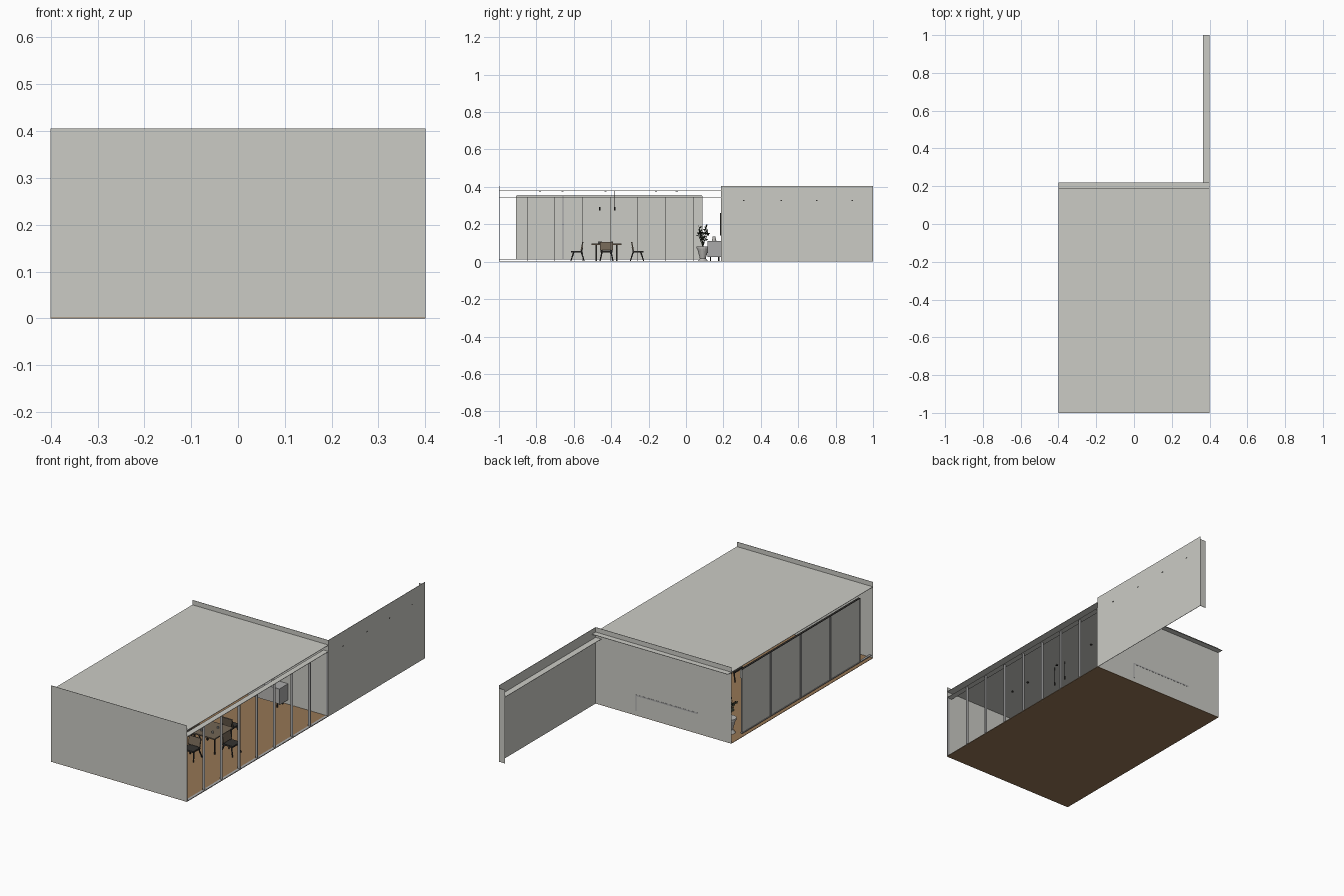
import bpy, bmesh, math, random
from mathutils import Vector, Matrix

cube = bpy.data.objects.get("Cube")
if cube:
    bpy.data.objects.remove(cube)
random.seed(4)


def material(name, r, g, b):
    m = bpy.data.materials.new(name)
    m.use_nodes = True
    m.diffuse_color = (r, g, b, 1)
    m.node_tree.nodes["Principled BSDF"].inputs["Base Color"].default_value = (r, g, b, 1)
    return m


wall = material("warm_grey_plaster", 0.60, 0.60, 0.56)
wood = material("oak_floor", 0.30, 0.18, 0.09)
metal = material("grey_metal", 0.40, 0.40, 0.40)
dark = material("dark_frame", 0.035, 0.033, 0.03)
fabric = material("brown_fabric", 0.17, 0.13, 0.09)
leaf = material("dark_leaf", 0.03, 0.04, 0.025)
stone = material("pale_stone", 0.48, 0.47, 0.45)


def finish(name, bm, mat, matrix=None):
    me = bpy.data.meshes.new(name)
    bmesh.ops.recalc_face_normals(bm, faces=bm.faces)
    bm.to_mesh(me)
    bm.free()
    me.materials.append(mat)
    ob = bpy.data.objects.new(name, me)
    if matrix:
        ob.matrix_world = matrix
    bpy.context.collection.objects.link(ob)
    return ob


def add_box(bm, x, y, z):
    """Box from three (low, high) ranges."""
    size = [r[1] - r[0] for r in (x, y, z)]
    mid = [(r[0] + r[1]) / 2 for r in (x, y, z)]
    m = Matrix.Translation(mid) @ Matrix.Diagonal((*size, 1))
    bmesh.ops.create_cube(bm, size=1, matrix=m)


def add_rod(bm, a, b, r, r2=None, sides=8):
    a, b = Vector(a), Vector(b)
    d = b - a
    m = Matrix.Translation((a + b) / 2) @ d.to_track_quat("Z", "Y").to_matrix().to_4x4()
    bmesh.ops.create_cone(bm, cap_ends=True, segments=sides, radius1=r,
                          radius2=r if r2 is None else r2, depth=d.length, matrix=m)


def box(name, mat, x, y, z):
    bm = bmesh.new()
    add_box(bm, x, y, z)
    return finish(name, bm, mat)


T = 0.002  # sheet thickness
W, BACK, TOP, ROOF = 0.4, 0.19, 0.405, 0.38

# Shell of the room
box("floor", wood, (-W, W), (-1, BACK), (0, T))
box("roof", wall, (-W, W), (-1, BACK + 0.03), (ROOF - T, ROOF))
box("front_wall", wall, (-W, W), (-1, -1 + T), (0, TOP))
box("back_wall", wall, (-W, W), (BACK - T, BACK), (0, TOP))
box("garden_wall", wall, (W - T, W), (BACK, 1), (0, TOP))
box("garden_wall_ledge", wall, (W - 0.035, W), (BACK, 1), (0.35, 0.352))
box("garden_wall_end", wall, (W - 0.035, W), (1 - T, 1), (0, 0.39))

# Open window side: thin fins and a transom
bm = bmesh.new()
for k in range(9):
    y = -0.998 + k * 0.148
    add_box(bm, (W - 0.014, W), (y, y + T), (0, 0.345))
finish("window_mullions", bm, metal)
box("window_transom", wall, (W - 0.03, W), (-1, BACK), (0.344, 0.346))
box("window_sill", metal, (W - 0.014, W), (-1, BACK), (T, 0.004))

# Four sliding panels on the other side, with blind boxes
panels, frames, blinds = bmesh.new(), bmesh.new(), bmesh.new()
for (y0, y1), drop in zip(((-0.905, -0.663), (-0.653, -0.412), (-0.405, -0.161), (-0.155, 0.085)),
                          (0.325, 0.32, 0.32, 0.303)):
    add_box(panels, (-0.388, -0.385), (y0 - 0.003, y1 + 0.003), (0.014, 0.35))
    for y in (y0, y1):
        add_box(frames, (-0.391, -0.388), (y - 0.002, y + 0.002), (0.014, 0.35))
    add_box(blinds, (-0.385, -0.378), (y0, y1), (drop, 0.35))
finish("side_panels", panels, wall)
finish("panel_frames", frames, metal)
finish("blinds", blinds, wall)
box("panel_bottom_rail", metal, (-0.391, -0.38), (-1, 0.085), (0.011, 0.015))
box("panel_top_rail", dark, (-0.391, -0.38), (-0.905, 0.085), (0.35, 0.353))

# Small fixtures along the garden wall and under the ceiling
bm = bmesh.new()
for y in (0.31, 0.51, 0.70, 0.89):
    add_box(bm, (W - 0.005, W + 0.001), (y - 0.004, y + 0.004), (0.325, 0.329))
finish("wall_fixtures", bm, dark)
bm = bmesh.new()
for x in (-0.2, 0.15):
    for y in (-0.78, -0.66, -0.43, -0.16, -0.05):
        add_rod(bm, (x, y, 0.374), (x, y, 0.379), 0.006)
finish("ceiling_spots", bm, dark)

# Dining table
TX, TY = 0.14, -0.425
box("table_top", fabric, (TX - 0.075, TX + 0.075), (TY - 0.08, TY + 0.08), (0.09, 0.096))
bm = bmesh.new()
for sx in (-1, 1):
    for sy in (-1, 1):
        x, y = TX + sx * 0.06, TY + sy * 0.055
        add_box(bm, (x - 0.003, x + 0.003), (y - 0.003, y + 0.003), (T, 0.09))
finish("table_legs", bm, dark)
bm = bmesh.new()
for y in (-0.46, -0.38):
    add_rod(bm, (TX, y, 0.29), (TX, y, ROOF), 0.001, sides=6)
    add_rod(bm, (TX, y, 0.275), (TX, y, 0.292), 0.004, sides=8)
finish("pendant_lamps", bm, dark)
bm = bmesh.new()
for dx, dy in ((-0.03, -0.04), (0.02, 0.03), (0.03, -0.03)):
    add_rod(bm, (TX + dx, TY + dy, 0.096), (TX + dx, TY + dy, 0.107), 0.005)
finish("table_cups", bm, stone)


def chair(name, x, y, angle):
    """Chair with its backrest on local -y."""
    m = Matrix.Translation((x, y, 0)) @ Matrix.Rotation(angle, 4, "Z")
    legs = bmesh.new()
    for sx in (-1, 1):
        for sy in (-1, 1):
            add_rod(legs, (sx * 0.035, sy * 0.036, T), (sx * 0.024, sy * 0.02, 0.052), 0.003, 0.004)
        add_rod(legs, (sx * 0.024, -0.018, 0.05), (sx * 0.03, -0.026, 0.08), 0.003)
    finish(name + "_legs", legs, dark, m)
    seat = bmesh.new()
    add_box(seat, (-0.033, 0.033), (-0.025, 0.035), (0.05, 0.058))
    finish(name + "_seat", seat, dark, m)
    back = bmesh.new()
    add_box(back, (-0.034, 0.034), (-0.003, 0.003), (-0.022, 0.022))
    tilt = Matrix.Translation((0, -0.024, 0.083)) @ Matrix.Rotation(0.2, 4, "X")
    finish(name + "_back", back, fabric, m @ tilt)


chair("near_chair", 0.135, -0.58, math.pi)
chair("far_chair", 0.135, -0.262, 0)
chair("window_chair", 0.255, TY, -math.pi / 2)
chair("inner_chair", 0.02, TY, math.pi / 2)

# Sideboard against the back wall, its top and end just showing behind it
box("sideboard", stone, (-0.2, 0.16), (0.12, 0.185), (0.028, 0.104))
box("sideboard_top", metal, (-0.2, 0.163), (0.115, BACK + 0.001), (0.104, 0.111))
box("sideboard_end", metal, (0.157, 0.163), (0.115, BACK + 0.001), (0.025, 0.111))
bm = bmesh.new()
for x in (-0.18, 0.14):
    for y in (0.13, 0.175):
        add_rod(bm, (x, y, T), (x, y, 0.03), 0.003)
finish("sideboard_legs", bm, dark)
bm = bmesh.new()
for x, h in ((-0.14, 0.02), (0.02, 0.015), (0.1, 0.024)):
    add_rod(bm, (x, 0.15, 0.111), (x, 0.15, 0.111 + h), 0.012, 0.007, 12)
finish("sideboard_vases", bm, stone)
box("wall_picture", dark, (-0.12, 0.08), (0.182, 0.187), (0.14, 0.26))

# Potted plant
PX, PY = -0.32, 0.09
bm = bmesh.new()
add_rod(bm, (PX, PY, T), (PX, PY, 0.018), 0.028, 0.016, 16)
add_rod(bm, (PX, PY, 0.018), (PX, PY, 0.07), 0.016, 0.03, 16)
add_rod(bm, (PX, PY, 0.07), (PX, PY, 0.08), 0.033, 0.033, 16)
finish("plant_pot", bm, stone)
bm = bmesh.new()
for i in range(7):
    a = i * math.tau / 7
    tip = Vector((PX + 0.028 * math.cos(a), PY + 0.028 * math.sin(a), random.uniform(0.15, 0.2)))
    root = Vector((PX, PY, 0.08))
    add_rod(bm, root, tip, 0.0015, 0.001, 5)
    for j in range(8):
        p = root.lerp(tip, random.uniform(0.4, 1))
        d = Vector((random.uniform(-1, 1), random.uniform(-1, 1), random.uniform(0, 1))).normalized()
        side = d.orthogonal() * 0.005
        mid = p + d * 0.009
        bm.faces.new([bm.verts.new(v) for v in (p, mid + side, p + d * 0.018, mid - side)])
finish("plant_leaves", bm, leaf)
